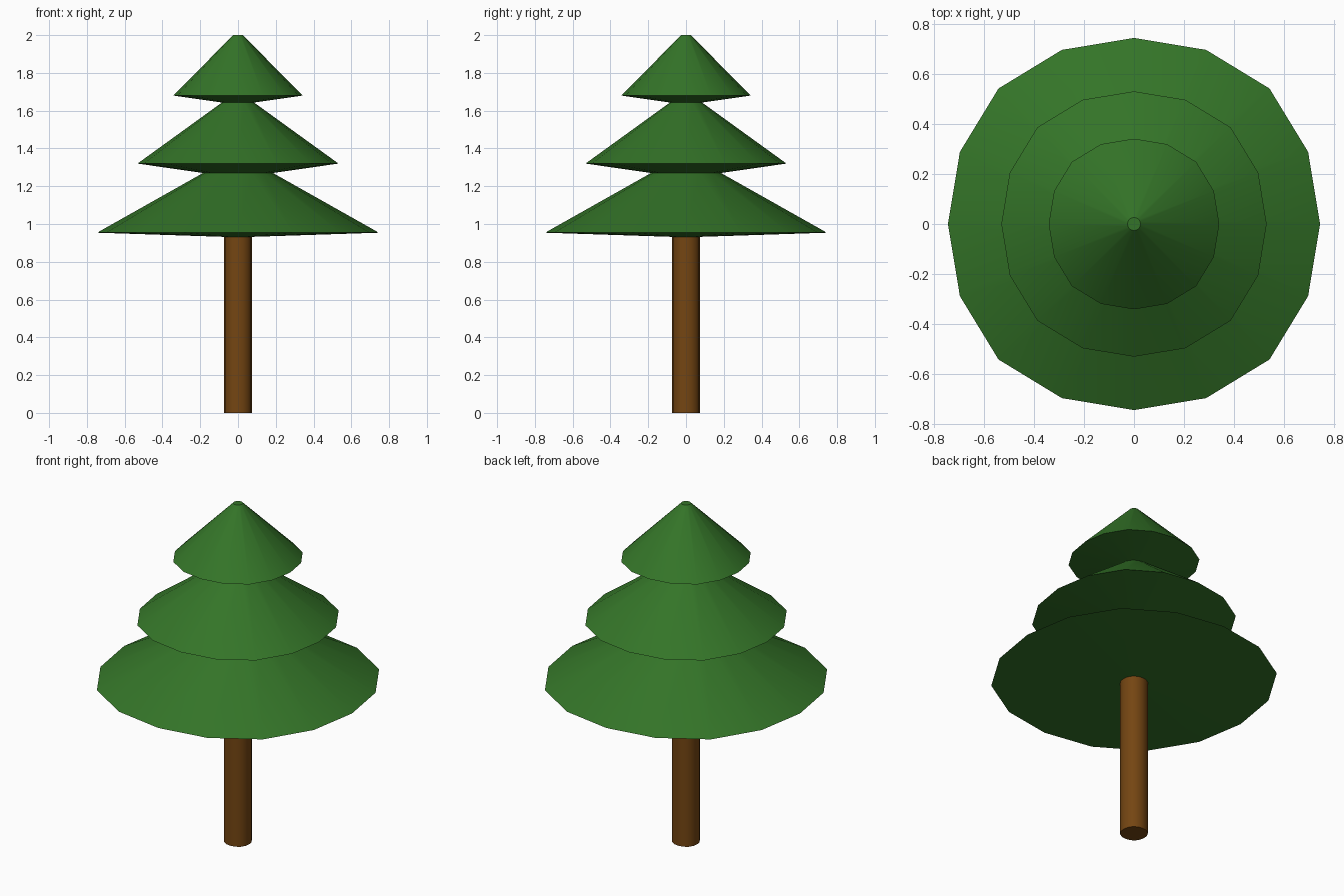
import bpy, bmesh, math

if "Cube" in bpy.data.objects:
    bpy.data.objects.remove(bpy.data.objects["Cube"])

SIDES = 16
# the rings bulge slightly on the diagonals
BULGE = [1.0, 1.013, 1.03, 1.013]


def material(name, rgb):
    m = bpy.data.materials.new(name)
    m.diffuse_color = (*rgb, 1)
    m.use_nodes = True
    m.node_tree.nodes["Principled BSDF"].inputs["Base Color"].default_value = m.diffuse_color
    return m


green = material("needle green", (0.034, 0.175, 0.021))
brown = material("bark brown", (0.175, 0.060, 0.006))


def lathe(name, profile, mat):
    """Spin (radius, z) points around z and cap both ends."""
    bm = bmesh.new()
    rings = []
    for r, z in profile:
        ring = []
        for i in range(SIDES):
            a = 2 * math.pi * i / SIDES
            k = r * BULGE[i % 4]
            ring.append(bm.verts.new((k * math.cos(a), k * math.sin(a), z)))
        rings.append(ring)
    for lo, hi in zip(rings, rings[1:]):
        for i in range(SIDES):
            j = (i + 1) % SIDES
            bm.faces.new((lo[i], lo[j], hi[j], hi[i]))
    bm.faces.new(rings[0][::-1])
    bm.faces.new(rings[-1])
    bmesh.ops.recalc_face_normals(bm, faces=bm.faces)
    me = bpy.data.meshes.new(name)
    bm.to_mesh(me)
    bm.free()
    me.materials.append(mat)
    ob = bpy.data.objects.new(name, me)
    bpy.context.collection.objects.link(ob)
    bpy.ops.object.select_all(action='DESELECT')
    ob.select_set(True)
    bpy.context.view_layer.objects.active = ob
    bpy.ops.object.shade_smooth_by_angle(angle=math.radians(35))
    return ob


# trunk
lathe("trunk", [(0.073, 0), (0.073, 0.933)], brown)

# three tiers of branches in one zigzag profile, from the trunk to the tip
lathe("branches", [
    (0.073, 0.932), (0.746, 0.954),
    (0.185, 1.27), (0.532, 1.32),
    (0.085, 1.643), (0.342, 1.68),
    (0.026, 2.0)], green)
